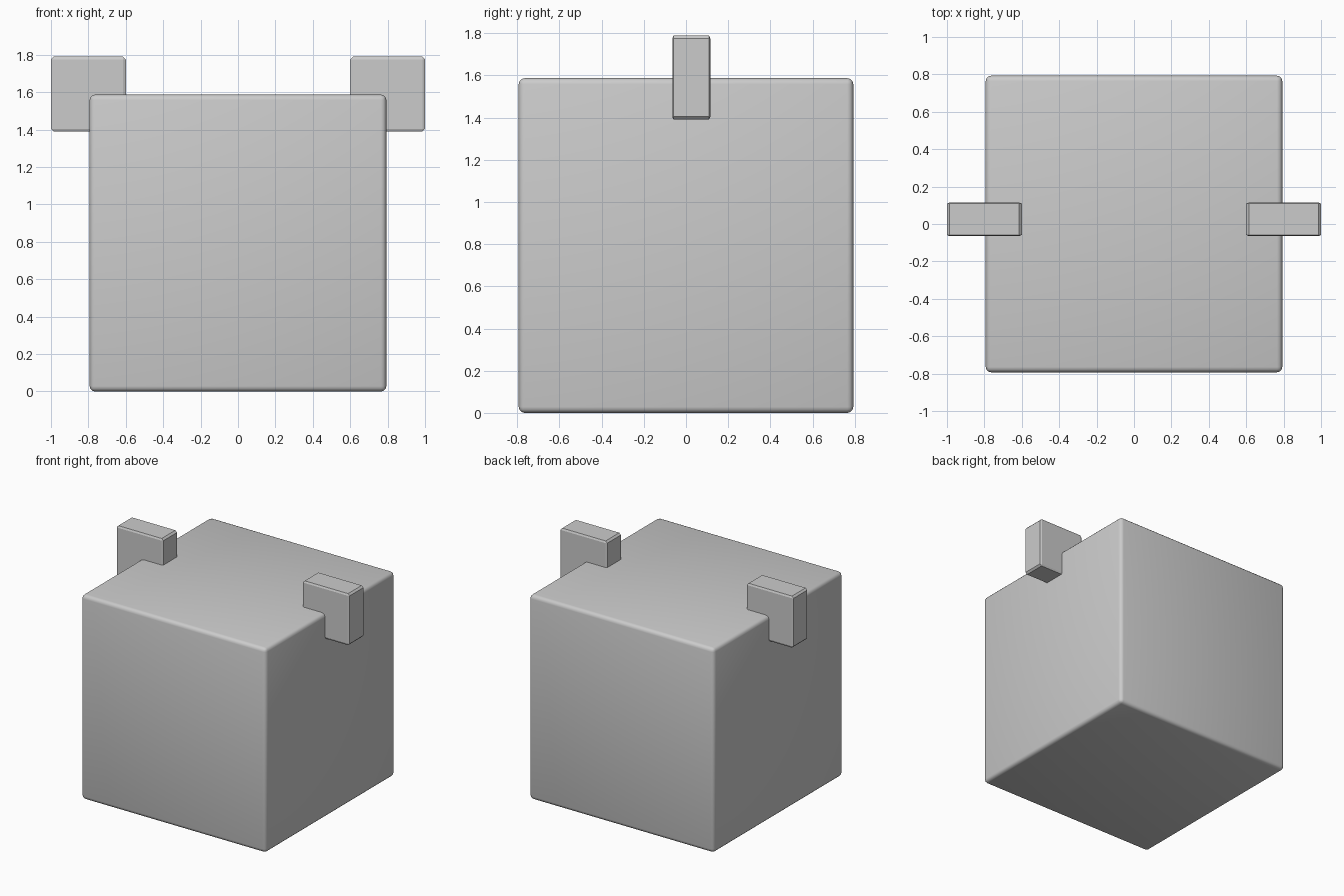
import bpy, bmesh
from mathutils import Matrix

if "Cube" in bpy.data.objects:
    bpy.data.objects.remove(bpy.data.objects["Cube"])


def bevelled_box(name, lo, hi, width, segments, smooth):
    """Bevelled unit cube stretched between two corners."""
    bm = bmesh.new()
    bmesh.ops.create_cube(bm, size=1)
    bmesh.ops.bevel(bm, geom=bm.edges[:], offset=width, segments=segments,
                    profile=0.5, affect='EDGES')
    size = [b - a for a, b in zip(lo, hi)]
    mid = [(a + b) / 2 for a, b in zip(lo, hi)]
    bmesh.ops.scale(bm, vec=size, verts=bm.verts)
    bmesh.ops.transform(bm, matrix=Matrix.Translation(mid), verts=bm.verts)
    for f in bm.faces:
        f.smooth = smooth
    mesh = bpy.data.meshes.new(name)
    bm.to_mesh(mesh)
    bm.free()
    obj = bpy.data.objects.new(name, mesh)
    bpy.context.collection.objects.link(obj)
    return obj


# Softly rounded cube head
bevelled_box("head", (-0.793, -0.793, 0), (0.793, 0.793, 1.587), 0.018, 3, True)

# Chamfered square ears overlapping the upper corners
for name, x0, x1 in (("left_ear", -1.0, -0.6), ("right_ear", 0.6, 1.0)):
    bevelled_box(name, (x0, -0.065, 1.39), (x1, 0.115, 1.79), 0.035, 1, False)
